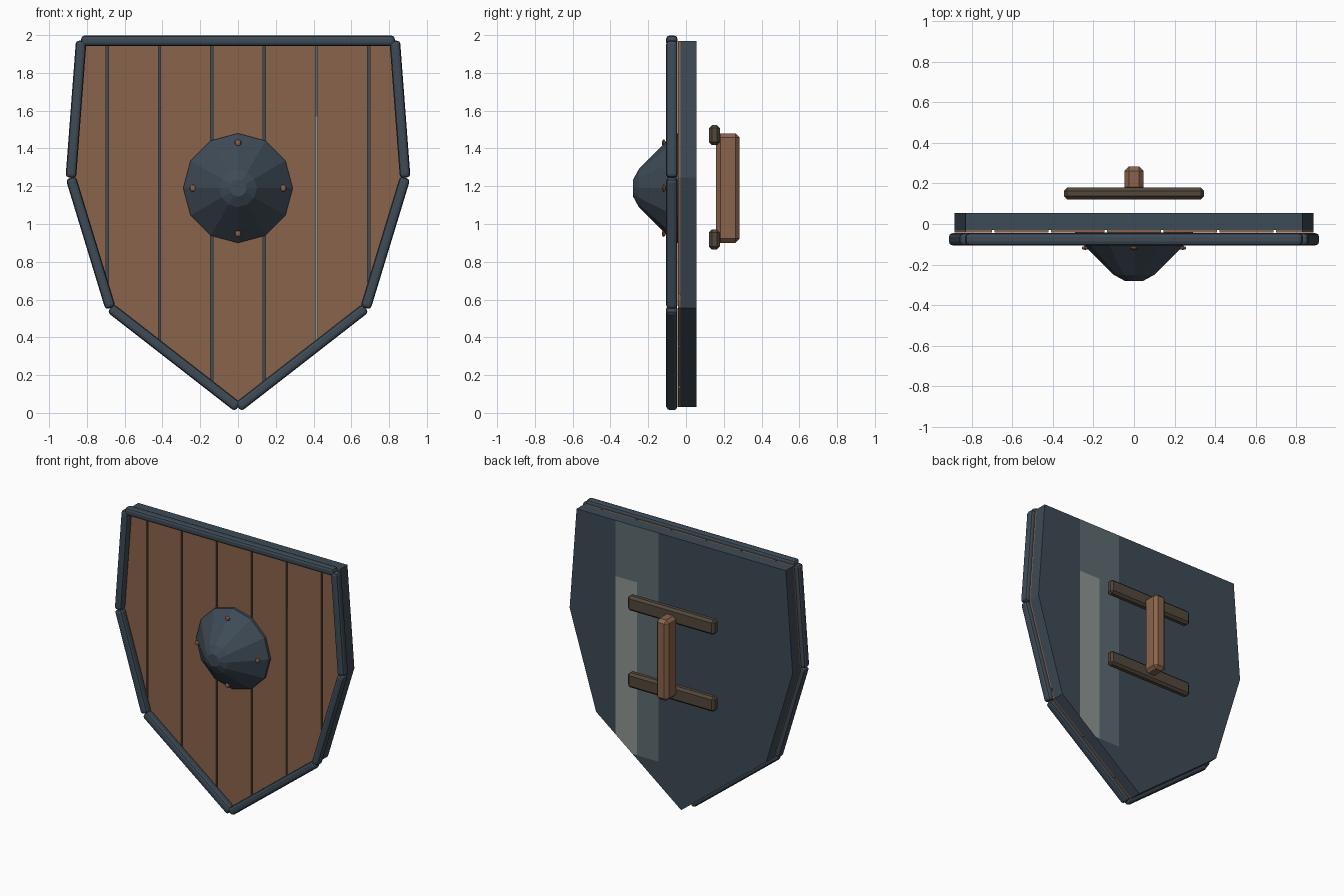
import bpy, bmesh, math
from mathutils import Vector, Matrix

if "Cube" in bpy.data.objects:
    bpy.data.objects.remove(bpy.data.objects["Cube"], do_unlink=True)


def material(name, rgb):
    m = bpy.data.materials.new(name)
    m.use_nodes = True
    m.diffuse_color = (*rgb, 1)
    m.node_tree.nodes["Principled BSDF"].inputs["Base Color"].default_value = (*rgb, 1)
    return m


STEEL = material("dark steel", (0.048, 0.069, 0.092))
WOOD = material("brown wood", (0.255, 0.127, 0.07))
LEATHER = material("dark leather", (0.085, 0.064, 0.045))
WORN = material("worn steel", (0.107, 0.15, 0.165))
BARE = material("bare steel", (0.27, 0.305, 0.287))

# Shield outline, right half from top to tip
HALF = [(0.83, 1.97), (0.885, 1.245), (0.675, 0.555), (0, 0.03)]
OUTLINE = HALF + [(-x, z) for x, z in reversed(HALF[:-1])]


def make(name, bm, *mats):
    bmesh.ops.recalc_face_normals(bm, faces=bm.faces)
    mesh = bpy.data.meshes.new(name)
    bm.to_mesh(mesh)
    bm.free()
    for m in mats:
        mesh.materials.append(m)
    ob = bpy.data.objects.new(name, mesh)
    bpy.context.collection.objects.link(ob)
    return ob


def cut(bm, co, no, **clear):
    bmesh.ops.bisect_plane(bm, geom=bm.verts[:] + bm.edges[:] + bm.faces[:],
                           plane_co=co, plane_no=no, **clear)


def slab(y0, y1, x0=None, x1=None):
    """Outline, optionally clipped to a strip of x, given depth from y0 to y1."""
    bm = bmesh.new()
    bm.faces.new([bm.verts.new((x, y0, z)) for x, z in OUTLINE])
    if x0 is not None:
        cut(bm, (x0, 0, 0), (1, 0, 0), clear_inner=True)
        cut(bm, (x1, 0, 0), (1, 0, 0), clear_outer=True)
    ext = bmesh.ops.extrude_face_region(bm, geom=bm.faces[:])["geom"]
    bmesh.ops.translate(bm, vec=(0, y1 - y0, 0),
                        verts=[v for v in ext if isinstance(v, bmesh.types.BMVert)])
    return bm


def bevelled_box(name, centre, size, bevel, mat, segments=1, turn=0):
    bm = bmesh.new()
    bmesh.ops.create_cube(bm, size=1, matrix=Matrix.Diagonal((*size, 1)))
    bmesh.ops.bevel(bm, geom=bm.edges[:], offset=bevel, segments=segments,
                    profile=0.5, affect='EDGES')
    bm.transform(Matrix.Translation(centre) @ Matrix.Rotation(turn, 4, 'Y'))
    return make(name, bm, mat)


# Steel backing with a worn band
bm = slab(-0.03, 0.055)
for x in (0.18, 0.35, 0.52):
    cut(bm, (x, 0, 0), (1, 0, 0))
for z in (0.33, 1.57):
    cut(bm, (0, 0, z), (0, 0, 1))
bm.normal_update()
for f in bm.faces:
    c = f.calc_center_median()
    if abs(f.normal.y) > 0.9 and 0.18 < c.x < 0.52 and c.z > 0.33:
        f.material_index = 2 if c.x > 0.35 and c.z < 1.57 else 1
make("steel_backing", bm, STEEL, WORN, BARE)

# Planks with narrow gaps
PITCH, GAP = 0.277, 0.012
for i in range(-3, 4):
    bm = slab(-0.042, -0.03, (i - 0.5) * PITCH + GAP / 2, (i + 0.5) * PITCH - GAP / 2)
    make(f"plank_{i + 4}", bm, WOOD)

# Rim bars along each side of the outline
for i, (a, b) in enumerate(zip(OUTLINE, OUTLINE[1:] + OUTLINE[:1])):
    a, b = Vector((a[0], -0.075, a[1])), Vector((b[0], -0.075, b[1]))
    d = b - a
    bevelled_box(f"rim_bar_{i + 1}", (a + b) / 2, (d.length, 0.06, 0.056), 0.018,
                 STEEL, 2, -math.atan2(d.z, d.x))

# Central boss: twelve-sided dome
CENTRE_Z, SIDES = 1.19, 12
bm = bmesh.new()
rings = []
for r, y in [(0.29, -0.042), (0.29, -0.06), (0.1, -0.25), (0.045, -0.28)]:
    angles = [math.tau * k / SIDES for k in range(SIDES)]
    rings.append([bm.verts.new((r * math.cos(t), y, CENTRE_Z + r * math.sin(t)))
                  for t in angles])
for lo, hi in zip(rings, rings[1:]):
    for k in range(SIDES):
        n = (k + 1) % SIDES
        bm.faces.new((lo[k], lo[n], hi[n], hi[k]))
bm.faces.new(rings[0])
bm.faces.new(rings[-1])
make("boss", bm, STEEL)

# Boss rivets
for k in range(4):
    t = k * math.pi / 2
    bm = bmesh.new()
    bmesh.ops.create_uvsphere(bm, u_segments=8, v_segments=6, radius=0.018)
    bm.transform(Matrix.Translation((0.24 * math.cos(t), -0.118,
                                     CENTRE_Z + 0.24 * math.sin(t)))
                 @ Matrix.Diagonal((1, 0.55, 1, 1)))
    make(f"boss_rivet_{k + 1}", bm, WOOD)

# Arm straps and hand grip
for name, z in (("upper_strap", 1.47), ("lower_strap", 0.918)):
    bevelled_box(name, (0, 0.15, z), (0.69, 0.058, 0.106), 0.016, LEATHER)
bevelled_box("hand_grip", (0, 0.222, CENTRE_Z), (0.095, 0.124, 0.58), 0.022, WOOD)
